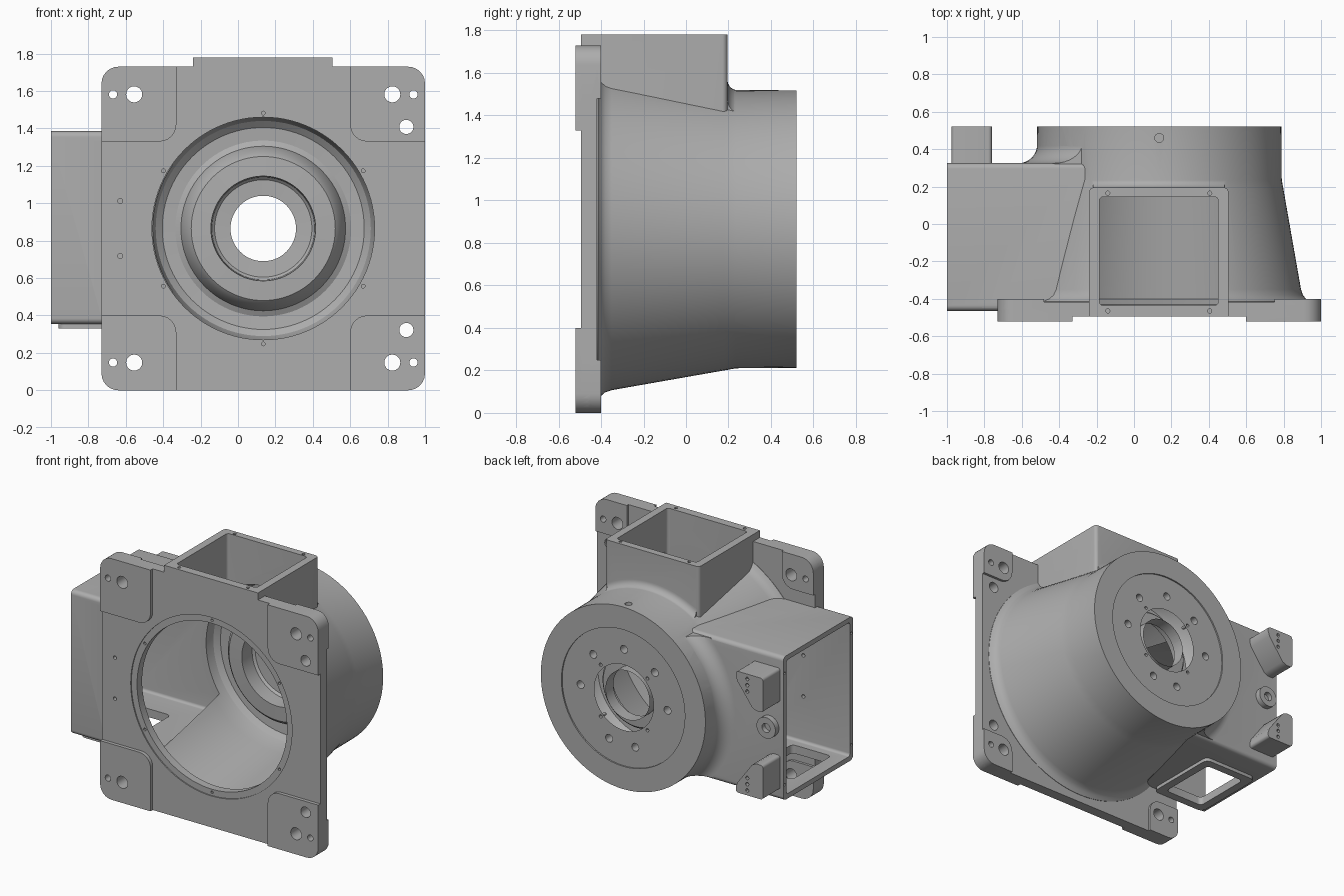
import bpy, bmesh
from math import sin, cos, pi, radians
from mathutils import Vector

if "Cube" in bpy.data.objects:
    bpy.data.objects.remove(bpy.data.objects["Cube"])

CX, CZ = 0.135, 0.865          # main bore axis, running along y
SEG = 96

steel = bpy.data.materials.new("cast_grey")
steel.use_nodes = True
GREY = (0.42, 0.42, 0.42, 1)
steel.diffuse_color = GREY
steel.node_tree.nodes["Principled BSDF"].inputs["Base Color"].default_value = GREY


def finish(name, bm):
    bmesh.ops.recalc_face_normals(bm, faces=bm.faces)
    mesh = bpy.data.meshes.new(name)
    bm.to_mesh(mesh)
    bm.free()
    mesh.materials.append(steel)
    ob = bpy.data.objects.new(name, mesh)
    bpy.context.collection.objects.link(ob)
    return ob


def add_prism(bm, pts, axis, a, b):
    """Extrude a 2D outline from a to b along an axis."""
    place = {"x": lambda u, v, w: (w, u, v),
             "y": lambda u, v, w: (u, w, v),
             "z": lambda u, v, w: (u, v, w)}[axis]
    lo = [bm.verts.new(place(u, v, a)) for u, v in pts]
    hi = [bm.verts.new(place(u, v, b)) for u, v in pts]
    bm.faces.new(lo)
    bm.faces.new(hi[::-1])
    for i in range(len(pts)):
        j = (i + 1) % len(pts)
        bm.faces.new((lo[i], lo[j], hi[j], hi[i]))


def prism(name, pts, axis, a, b):
    bm = bmesh.new()
    add_prism(bm, pts, axis, a, b)
    return finish(name, bm)


def rounded(pts, radii, steps=6):
    """Round each corner of an outline with its own radius."""
    if not isinstance(radii, (list, tuple)):
        radii = [radii] * len(pts)
    out = []
    for i, r in enumerate(radii):
        p = Vector(pts[i])
        if r <= 0:
            out.append(tuple(p))
            continue
        d0 = (Vector(pts[i - 1]) - p).normalized()
        d1 = (Vector(pts[(i + 1) % len(pts)]) - p).normalized()
        if abs(d0.dot(d1)) < 0.01:      # square corner: true arc
            for k in range(steps + 1):
                t = k / steps * pi / 2
                out.append(tuple(p + d0 * r * (1 - sin(t)) + d1 * r * (1 - cos(t))))
        else:
            out += [tuple(p + d0 * r), tuple(p + d1 * r)]
    return out


def rect(u0, u1, v0, v1, radii=0):
    return rounded([(u0, v0), (u1, v0), (u1, v1), (u0, v1)], radii)


def circle(u, v, r, n=20):
    return [(u + r * cos(2 * pi * i / n), v + r * sin(2 * pi * i / n)) for i in range(n)]


def lathe(name, profile, ring=False):
    """Turn (radius, y) points about the bore axis; a ring is a closed profile."""
    bm = bmesh.new()
    loops = [[bm.verts.new((CX + r * cos(2 * pi * i / SEG), y, CZ + r * sin(2 * pi * i / SEG)))
              for i in range(SEG)] for r, y in profile]
    pairs = list(zip(loops, loops[1:] + loops[:1])) if ring else list(zip(loops, loops[1:]))
    for a, b in pairs:
        for i in range(SEG):
            j = (i + 1) % SEG
            bm.faces.new((a[i], a[j], b[j], b[i]))
    if not ring:
        bm.faces.new(loops[0])
        bm.faces.new(loops[-1])
    return finish(name, bm)


def combine(target, others, op):
    """Apply booleans to target and discard the operands."""
    for o in others:
        m = target.modifiers.new(o.name, "BOOLEAN")
        m.operation, m.solver, m.object = op, "EXACT", o
        o.hide_render = True
    deps = bpy.context.evaluated_depsgraph_get()
    mesh = bpy.data.meshes.new_from_object(target.evaluated_get(deps))
    target.modifiers.clear()
    target.data = mesh
    for o in others:
        bpy.data.objects.remove(o)


def cove(name, r, y, size, box):
    """Concave fillet ring around the drum, kept only inside a box."""
    arc = [(r + size * (1 - sin(t)), y + size * (1 - cos(t)))
           for t in [k * pi / 16 for k in range(9)]]
    ob = lathe(name, [(r - 0.04, y - 0.03), (r + size, y - 0.03)] + arc + [(r - 0.04, y + size)], True)
    combine(ob, [box], "INTERSECT")
    return ob


# Drum: flared cone and rear cylinder
housing = lathe("housing", [(0.81, -0.45), (0.81, -0.415), (0.785, -0.40), (0.768, -0.38), (0.758, -0.35),
                            (0.665, 0.18), (0.655, 0.235), (0.653, 0.52)])

# Flange plate with raised corner pads on both faces
L, R, T = -0.73, 1.0, 1.73
parts = [prism("plate", rect(L, R, 0, T, 0.09), "y", -0.495, -0.418)]
for sx, x in ((1, L), (-1, R)):
    for sz, z in ((1, 0), (-1, T)):
        for size, y0, y1 in ((0.4, -0.52, -0.45), (0.25, -0.45, -0.40)):
            x2, z2 = x + sx * size, z + sz * size
            pts = rounded([(x, z), (x2, z), (x2, z2), (x, z2)], [0.09, 0, 0.09, 0])
            parts.append(prism("pad", pts, "y", y0, y1))

# Top duct, side duct, and the window frame under the side duct
parts.append(prism("top_duct", rect(-0.24, 0.505, -0.495, 0.195, [0, 0, 0.025, 0.025]), "z", 0.9, 1.78))
parts.append(prism("side_duct", rect(-0.465, 0.325, 0.355, 1.385, 0.03), "x", -1.0, 0.0))
parts.append(prism("window_frame", rect(-0.96, -0.53, -0.42, 0.14, 0.04), "z", 0.33, 0.45))

# Fillets where the ducts meet the drum
parts.append(cove("side_fillet", 0.653, 0.325, 0.10,
                  prism("clip", rect(-0.9, -0.1, 0.37, 1.37), "y", 0, 0.5)))
parts.append(cove("top_fillet", 0.653, 0.195, 0.05,
                  prism("clip", rect(-0.22, 0.485, 1.2, 1.75), "y", 0, 0.5)))
combine(housing, parts, "UNION")

# Hollow interior with stepped hub, duct passages and window
cuts = [lathe("cavity", [(0.001, -0.6), (0.595, -0.6), (0.595, -0.43), (0.69, -0.40), (0.60, 0.23),
                         (0.59, 0.30), (0.575, 0.35), (0.54, 0.38), (0.47, 0.385), (0.44, 0.37),
                         (0.41, 0.28), (0.385, 0.255), (0.28, 0.25), (0.275, 0.36), (0.26, 0.375),
                         (0.175, 0.38), (0.175, 0.6), (0.001, 0.6)]),
        lathe("front_recess", [(0.001, -0.6), (0.64, -0.6), (0.64, -0.487), (0.001, -0.487)]),
        lathe("rear_recess", [(0.001, 0.6), (0.49, 0.6), (0.49, 0.51), (0.001, 0.51)]),
        lathe("hub_recess", [(0.001, 0.6), (0.235, 0.6), (0.235, 0.495), (0.205, 0.495),
                             (0.205, 0.47), (0.001, 0.47)]),
        prism("top_passage", rect(-0.185, 0.45, -0.435, 0.145, 0.02), "z", 1.25, 1.9),
        prism("side_passage", rect(-0.43, 0.29, 0.39, 1.35, 0.02), "x", -1.1, -0.35),
        prism("window", rect(-0.90, -0.59, -0.36, 0.08, 0.03), "z", 0.2, 0.5)]

# Drilled holes
bm = bmesh.new()
for sz in (-1, 1):
    for sx in (-1, 1):
        for dx, r in ((0.69, 0.043), (0.803, 0.022)):
            add_prism(bm, circle(CX + sx * dx, CZ + sz * 0.717, r), "y", -0.6, -0.3)
    add_prism(bm, circle(0.90, CZ + sz * 0.543, 0.038), "y", -0.6, -0.3)
    add_prism(bm, circle(-0.63, CZ + sz * 0.147, 0.013), "y", -0.6, -0.35)
    for x in (-0.14, 0.405):
        add_prism(bm, circle(x, -0.15 + sz * 0.315, 0.011, 12), "z", 1.72, 1.85)
    for y in (-0.447, 0.307):
        add_prism(bm, circle(y, CZ + sz * 0.40, 0.009, 12), "x", -1.1, -0.95)
for i in range(6):
    a = radians(30 + 60 * i)
    add_prism(bm, circle(CX + 0.617 * cos(a), CZ + 0.617 * sin(a), 0.010, 12), "y", -0.6, -0.45)
for deg in (0, 45, 90, 135, 180, 255, 290):
    a = radians(deg)
    add_prism(bm, circle(CX + 0.345 * cos(a), CZ + 0.345 * sin(a), 0.028), "y", 0.44, 0.6)
for i in range(4):
    a = radians(45 + 90 * i)
    add_prism(bm, circle(CX + 0.262 * cos(a), CZ + 0.262 * sin(a), 0.012, 12), "y", 0.46, 0.6)
add_prism(bm, circle(CX, 0.46, 0.024), "z", 1.46, 1.6)
cuts.append(finish("drill", bm))
combine(housing, cuts, "DIFFERENCE")

# Mirrored wedge lugs and a drilled boss behind the side duct
made = [housing]
for s, name in ((1, "upper_lug"), (-1, "lower_lug")):
    pts = [(-0.76, CZ + s * 0.435), (-0.975, CZ + s * 0.435), (-0.975, CZ + s * 0.19),
           (-0.90, CZ + s * 0.19), (-0.76, CZ + s * 0.38)]
    lug = prism(name, rounded(pts, [0.02, 0.02, 0.02, 0.02, 0.02]), "y", 0.31, 0.52)
    bm = bmesh.new()
    for k in range(3):
        add_prism(bm, circle(-0.85, CZ + s * (0.31 + 0.045 * k), 0.013, 12), "y", 0.46, 0.6)
    combine(lug, [finish("lug_drill", bm)], "DIFFERENCE")
    made.append(lug)
boss = prism("boss", circle(-0.89, CZ, 0.075, 32), "y", 0.31, 0.365)
combine(boss, [prism("boss_drill", circle(-0.89, CZ, 0.032), "y", 0.33, 0.5)], "DIFFERENCE")
made.append(boss)

bpy.ops.object.select_all(action="DESELECT")
for ob in made:
    ob.select_set(True)
bpy.context.view_layer.objects.active = housing
bpy.ops.object.shade_smooth_by_angle(angle=radians(30))
